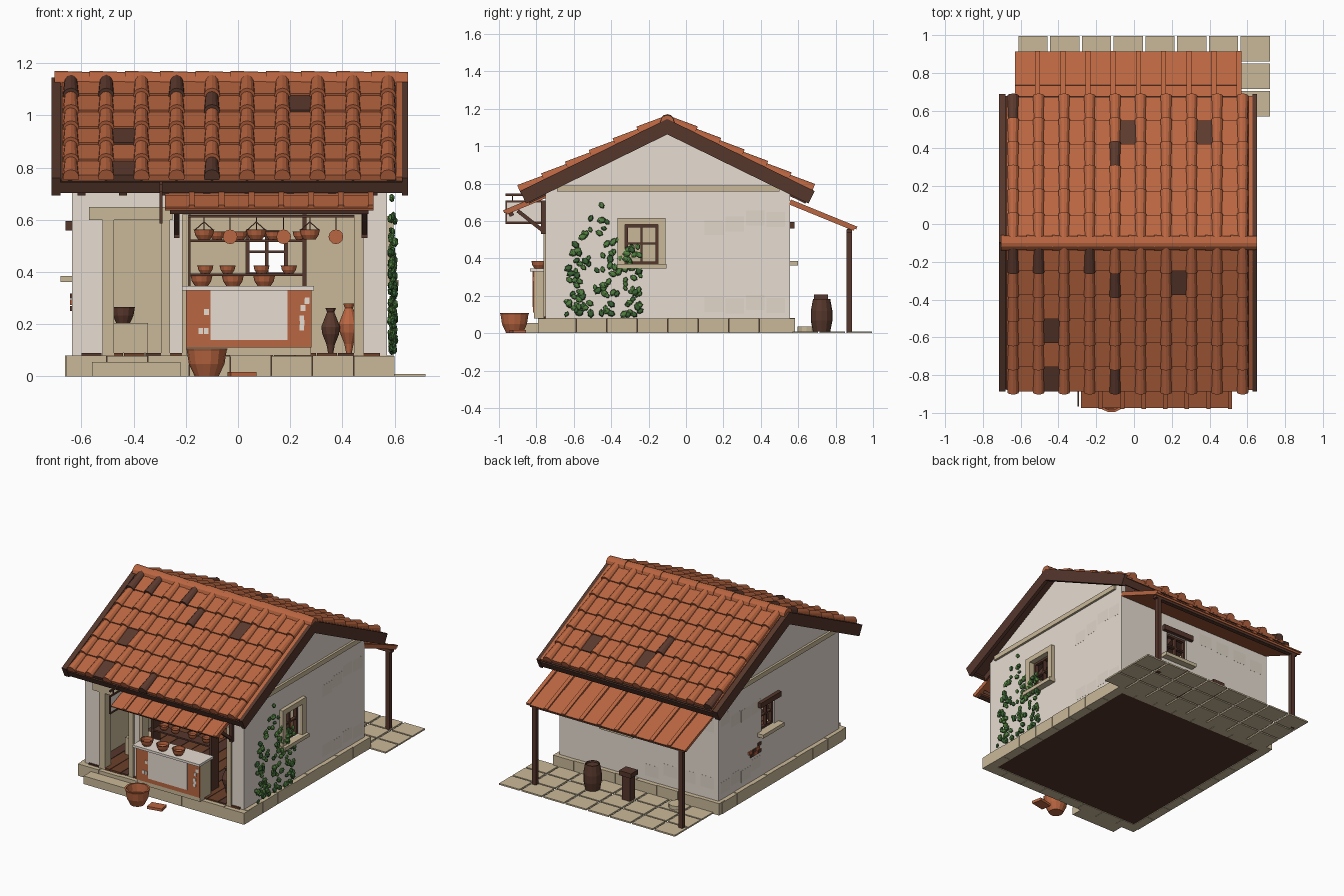
import bpy, bmesh, math, random
from mathutils import Matrix, Vector
if bpy.data.objects.get("Cube"):
    bpy.data.objects.remove(bpy.data.objects["Cube"])
rnd = random.Random(4)
MATS, PARTS = [], []
def colour(name, *rgb):
    m = bpy.data.materials.new(name)
    m.use_nodes = True
    m.diffuse_color = [((c / 255 + 0.055) / 1.055) ** 2.4 for c in rgb] + [1]
    m.node_tree.nodes["Principled BSDF"].inputs["Base Color"].default_value = m.diffuse_color
    MATS.append(m)
    return len(MATS) - 1
# Palette
PLASTER, PATCH = colour("plaster", 231, 221, 210), colour("worn plaster", 225, 214, 202)
STONE, EARTH = colour("tan stone", 202, 185, 152), colour("dark earth", 86, 54, 45)
WOOD, PLANK = colour("dark wood", 86, 55, 44), colour("floor plank", 108, 64, 42)
TILE, BURNT = colour("terracotta", 186, 102, 65), colour("burnt clay", 92, 58, 46)
LEAF, LEAF2 = colour("leaf", 84, 132, 66), colour("dark leaf", 60, 102, 54)

class Part:
    """Collects coloured shapes into one named object."""
    def __init__(self, name):
        self.name, self.bm = name, bmesh.new()
        PARTS.append(self)
    def paint(self, verts, m):
        faces = {f for v in verts for f in v.link_faces}
        for f in faces:
            f.material_index = m
        return faces
    def box(self, x, y, z, m, M=Matrix()):
        r = (x, y, z)
        T = Matrix.Translation([sum(a) / 2 for a in r]) @ Matrix.Diagonal([a[1] - a[0] for a in r] + [1])
        return self.paint(bmesh.ops.create_cube(self.bm, size=1, matrix=M @ T)["verts"], m)
    def cone(self, M, r1, r2, h, m, seg=12, half=False):
        vs = bmesh.ops.create_cone(self.bm, cap_ends=True, segments=seg, radius1=r1, radius2=r2, depth=h, matrix=M)["verts"]
        faces = self.paint(vs, m)
        if half:  # keep only the upper arch
            n = M.col[1].xyz
            geom = vs + list(faces) + list({e for v in vs for e in v.link_edges})
            bmesh.ops.bisect_plane(self.bm, geom=geom, plane_co=M.translation + n * 0.012, plane_no=n, clear_outer=True)
    def beam(self, a, b, t, m):
        a, b = Vector(a), Vector(b)
        M = Matrix.Translation((a + b) / 2) @ (b - a).to_track_quat("Z", "Y").to_matrix().to_4x4()
        self.box((-t, t), (-t, t), (-(b - a).length / 2, (b - a).length / 2), m, M)
    def lathe(self, pos, profile, m, scale=1, seg=12):
        rings = [[self.bm.verts.new(Vector(pos) + scale * Vector((r * math.cos(i * math.tau / seg),
                  r * math.sin(i * math.tau / seg), z))) for i in range(seg)] for r, z in profile]
        self.skin(rings, m)
    def prism(self, pts, x0, x1, m):
        self.skin([[self.bm.verts.new((x, y, z)) for y, z in pts] for x in (x0, x1)], m)
    def skin(self, rings, m):
        for p, q in zip(rings, rings[1:]):
            for i in range(len(p)):
                self.bm.faces.new((p[i - 1], p[i], q[i], q[i - 1]))
        for ring in (rings[0], rings[-1]):
            self.bm.faces.new(ring)
        self.paint([v for ring in rings for v in ring], m)
    def on_wall(self, wall, u, z, d, m):
        axis, s, plane = wall
        dep = sorted((plane + s * d[0], plane + s * d[1]))
        return self.box(dep, u, z, m) if axis == 0 else self.box(u, dep, z, m)
    def done(self):
        bmesh.ops.recalc_face_normals(self.bm, faces=self.bm.faces)
        me = bpy.data.meshes.new(self.name)
        self.bm.to_mesh(me)
        for m in MATS:
            me.materials.append(m)
        bpy.context.collection.objects.link(bpy.data.objects.new(self.name, me))

X0, X1, Y0, Y1 = -0.635, 0.57, -0.75, 0.555
LEFT, RIGHT, FRONT, BACK = (0, 1, X1), (0, -1, X0), (1, -1, Y0), (1, 1, Y1)
# Stone plinth, step and plank floor
p = Part("plinth")
for a, b, w in ((-0.66, 0.6, FRONT), (-0.66, 0.6, BACK), (Y0, Y1, LEFT), (Y0, Y1, RIGHT)):
    s = (b - a) / 8
    for i in range(8):
        p.on_wall(w, (a + i * s + 0.001, a + (i + 1) * s - 0.001), (0, 0.081 - 0.003 * (i % 2)),
                  (-0.035, 0.04 if w == FRONT else 0.028), STONE)
p.box((-0.56, -0.22), (-0.87, -0.79), (0, 0.055), STONE)
p = Part("floor")
p.box((X0 + 0.03, X1 - 0.03), (Y0 + 0.03, Y1 - 0.03), (0.004, 0.077), EARTH)
for i in range(14):
    p.box((-0.6 + i * 0.082, -0.522 + i * 0.082), (-0.76, 0.52), (0.076, 0.09), PLANK if i % 3 else WOOD)
# Walls with openings, stone coloured inside
def wall(name, w, u, holes):
    p = Part(name)
    us = sorted({*u, *[h[k] for h in holes for k in (0, 1)]})
    zs = sorted({0.08, 0.77, *[h[k] for h in holes for k in (2, 3)]})
    for a, b in zip(us, us[1:]):
        for c, d in zip(zs, zs[1:]):
            if not any(h[0] <= a < h[1] and h[2] <= c < h[3] for h in holes):
                for f in p.on_wall(w, (a, b), (c, d), (-0.05, 0), PLASTER):
                    f.normal_update()
                    if f.normal[w[0]] * w[1] < -0.5:
                        f.material_index = STONE
wall("front_wall", FRONT, (X0, X1), [(-0.51, -0.28, 0.08, 0.6), (-0.2, 0.45, 0.08, 0.62)])
wall("back_wall", BACK, (X0, X1), [(0.03, 0.19, 0.385, 0.56)])
wall("left_wall", LEFT, (Y0 + 0.001, Y1 - 0.001), [(-0.325, -0.15, 0.37, 0.58)])
wall("right_wall", RIGHT, (Y0 + 0.001, Y1 - 0.001), [(-0.05, 0.09, 0.385, 0.56)])
p = Part("gables")
for a, w in ((X0, RIGHT), (X1 - 0.05, LEFT)):
    p.prism([(Y0, 0.765), (Y1, 0.765), (-0.1, 1.09)], a, a + 0.05, PLASTER)
    p.on_wall(w, (-0.69, 0.5), (0.758, 0.79), (0, 0.015), STONE)
p = Part("plaster_patches")
for w in (LEFT, RIGHT, BACK):
    for i in range(8):
        u = 0.1 + 0.11 * (i % 4) if w != BACK else -0.6 + 0.14 * (i % 4)
        z = rnd.uniform(0.1, 0.16) + 0.42 * (i // 4)
        p.on_wall(w, (u, u + 0.1), (z, z + 0.08), (0, 0.0006), PATCH)
p = Part("broken_bricks")
for i in range(7):
    u, z = 0.1 + 0.04 * (i % 3) + 0.018 * (i // 3 % 2), 0.25 + 0.024 * (i // 3)
    p.on_wall(RIGHT, (u, u + 0.036), (z, z + 0.02), (0, 0.008), TILE if i % 2 else BURNT)
# Door and shop surrounds
p = Part("opening_surrounds")
for a, b, c, d in ((-0.57, -0.25, 0.6, 0.65), (-0.52, -0.475, 0.08, 0.6), (-0.295, -0.26, 0.08, 0.6),
                   (-0.215, -0.19, 0.08, 0.62), (0.445, 0.48, 0.08, 0.62)):
    p.on_wall(FRONT, (a, b), (c, d), (-0.055, 0.012), STONE)
# Windows
def window(name, w, a, b, z0, z1, stone):
    p, mid, t = Part(name), (a + b) / 2, 0.014
    for u in ((a, a + t), (b - t, b), (mid - 0.006, mid + 0.006)):
        p.on_wall(w, u, (z0, z1), (-0.035, -0.012), WOOD)
    for z in ((z0, z0 + t), (z1 - t, z1), ((z0 + z1) / 2, (z0 + z1) / 2 + 0.01)):
        p.on_wall(w, (a, b), z, (-0.035, -0.012), WOOD)
    for u in ((a - 0.04, a), (b, b + 0.04)) if stone else ():
        p.on_wall(w, u, (z0, z1), (-0.05, 0.025), STONE)
    p.on_wall(w, (a - 0.04, b + 0.04), (z1, z1 + 0.035), (-0.05, 0.025), STONE if stone else WOOD)
    p.on_wall(w, (a - 0.045, b + 0.045), (z0 - 0.024, z0), (-0.05, 0.045), STONE)
window("left_window", LEFT, -0.325, -0.15, 0.37, 0.58, True)
window("right_window", RIGHT, -0.05, 0.09, 0.385, 0.56, False)
window("back_window", BACK, 0.03, 0.19, 0.385, 0.56, False)
# Main roof: deck, bargeboards, rafters and overlapping tiles
K = math.atan(0.49)
C, S = math.cos(K), math.sin(K)
LIE = Matrix.Rotation(-math.pi / 2, 4, "X")
DARK_CAPS = {-1: [(0, 0), (1, 0), (3, 0), (4, 1), (4, 5)], 1: [(0, 5), (4, 3)]}
DARK_PANS = {-1: [(6, 1), (1, 3), (1, 5)], 1: [(4, 4), (7, 4)]}
for side, label in ((-1, "front"), (1, "back")):
    M = Matrix(((1, 0, 0, 0), (0, side * C, side * S, -0.1), (0, -S, C, 1.13), (0, 0, 0, 1)))
    row = (0.1265 - 0.001 * side) / C
    p = Part(label + "_roof_frame")
    p.box((-0.68, 0.63), (0, 0.86), (-0.03, 0), WOOD, M)
    p.box((-0.7, 0.64), (0.85, 0.868), (-0.05, -0.006), WOOD, M)
    for a, b in ((-0.715, -0.68), (0.628, 0.652)):
        p.box((a, b), (-0.005, 0.87), (-0.06, 0.014), WOOD, M)
    for i in range(8):
        p.box((-0.615 + i * 0.16, -0.585 + i * 0.16), (0.02, 0.855), (-0.068, -0.03), WOOD, M)
    p = Part(label + "_roof_tiles")
    for r in range(6):
        for i in range(10):
            T = M @ Matrix.Translation((-0.64 + i * 0.135, (r + 0.5) * row + 0.012, 0.014)) @ Matrix.Rotation(0.06, 4, "X")
            p.cone(T @ LIE, 0.025, 0.031, row + 0.015, BURNT if (i, r) in DARK_CAPS[side] else TILE, 12, True)
            if i < 9:
                p.box((0.004, 0.131), (-row / 2, row / 2), (-0.017, 0.005), BURNT if (i, r) in DARK_PANS[side] else TILE, T)
    for x in (-0.675, 0.605):
        p.box((x, x + 0.024), (0.01, 0.86), (0, 0.014), TILE, M)
p = Part("ridge_tiles")
for i in range(10):
    p.cone(Matrix.Translation((-0.633 + i * 0.135, -0.1, 1.13)) @ Matrix.Rotation(math.pi / 2, 4, "Y"), 0.041, 0.036, 0.14, TILE)
# Lean-to tile roofs over the shop and the back porch
def lean_to(name, x0, x1, inner, outer, count):
    p, a, b = Part(name), Vector((0, *inner)), Vector((0, *outer))
    d, length, w = (b - a).normalized(), (b - a).length, (x1 - x0) / count
    M = Matrix((Vector((1, 0, 0)), d, Vector((0, -d.z, abs(d.y))) if d.y > 0 else Vector((0, d.z, -d.y)))).transposed().to_4x4()
    M.translation = a
    p.box((x0, x1), (0, length - 0.01), (-0.012, 0.0), TILE, M)
    p.box((x0 + 0.02, x1 - 0.02), (length - 0.045, length - 0.02), (-0.03, -0.012), WOOD, M)
    for i in range(count):
        x = x0 + i * w
        for r in range(2):
            p.box((x, x + w), (r * length / 2, (r + 1) * length / 2), (0, 0.003 + 0.004 * r), TILE, M)
        p.box((x + w * 0.8, x + w), (0, length), (0, 0.016), TILE, M)
lean_to("porch_roof", -0.63, 0.57, (Y1, 0.7), (0.91, 0.555), 9)
lean_to("shop_awning", -0.28, 0.52, (Y0, 0.735), (-0.972, 0.642), 7)
p = Part("porch_posts")
for a, b, z in ((-0.595, -0.565, 0), (0.515, 0.545, 0), (-0.61, 0.56, 0.535)):
    p.box((a, b), (0.858, 0.888), (z, 0.555), WOOD)
p = Part("awning_brackets")
for x in (-0.235, 0.485):
    p.beam((x, -0.755, 0.54), (x, -0.9, 0.655), 0.01, WOOD)
    p.box((x - 0.011, x + 0.011), (-0.775, -0.75), (0.53, 0.71), WOOD)
# Blank hanging board
p = Part("hanging_board")
p.box((-0.298, -0.292), (-0.96, -0.77), (0.595, 0.705), PLASTER)
for a, b, c, d in ((-0.965, -0.765, 0.585, 0.597), (-0.965, -0.765, 0.7, 0.71), (-0.965, -0.957, 0.585, 0.71),
                   (-0.773, -0.765, 0.585, 0.71), (-0.965, -0.75, 0.735, 0.747), (-0.93, -0.925, 0.7, 0.74), (-0.81, -0.805, 0.7, 0.74)):
    p.box((-0.3, -0.29), (a, b), (c, d), WOOD)
# Shop counter with chipped plaster
p = Part("counter")
p.box((-0.198, 0.28), (-0.812, -0.69), (0.08, 0.33), STONE)
p.box((-0.2, 0.282), (-0.818, -0.81), (0.11, 0.33), TILE)
p.box((-0.105, 0.19), (-0.822, -0.815), (0.14, 0.33), PLASTER)
p.box((-0.215, 0.292), (-0.835, -0.68), (0.33, 0.346), PLASTER)
for i in range(9):
    x, z = (0.21 if i % 3 else -0.175) + rnd.uniform(0, 0.05), rnd.uniform(0.15, 0.3)
    p.box((x, x + 0.018), (-0.821, -0.815), (z, z + 0.022), PLASTER)
# Crockery
BOWL = [(0.01, 0), (0.6, 0), (0.9, 0.45), (1, 0.9), (1.06, 1), (0.9, 1), (0.8, 0.5), (0.01, 0.2)]
JAR = [(0.01, 0), (0.25, 0), (0.4, 0.8), (0.8, 1.8), (0.9, 2.5), (0.55, 3.4), (0.35, 3.9), (0.5, 4.3), (0.01, 4.25)]
p = Part("bowls")
p.lathe((-0.12, -0.917, 0), [(r, z * 1.42) for r, z in BOWL], TILE, 0.076, 14)
p.box((-0.05, 0.05), (-0.035, 0.035), (0, 0.018), TILE, Matrix.Translation((0.015, -0.9, 0)) @ Matrix.Rotation(0.2, 4, "Z"))
for x in (-0.14, -0.02, 0.1):
    p.lathe((x, -0.785, 0.346), BOWL, TILE, 0.041)
for x in (-0.125, -0.04, 0.09, 0.195):
    p.lathe((x, -0.62, 0.395), BOWL, TILE, 0.03)
    p.lathe((x + 0.045, -0.62, 0.525), BOWL, TILE, 0.03)
p.lathe((-0.44, -0.45, 0.205), [(r, z * 1.4) for r, z in BOWL], BURNT, 0.044)
p = Part("jars")
p.lathe((0.355, -0.62, 0.09), JAR, BURNT, 0.04)
p.lathe((0.425, -0.6, 0.09), JAR, TILE, 0.044)
p = Part("hanging_pots")
p.box((-0.2, 0.45), (-0.726, -0.714), (0.608, 0.618), WOOD)
for i, x in enumerate((-0.13, -0.03, 0.07, 0.175, 0.275, 0.375)):
    p.box((x - 0.002, x + 0.002), (-0.722, -0.718), (0.55, 0.61), WOOD)
    if i in (1, 3, 5):
        p.cone(Matrix.Translation((x, -0.72, 0.535)) @ LIE, 0.028, 0.028, 0.014, TILE)
    else:
        p.lathe((x, -0.72, 0.525), BOWL, TILE, 0.038)
        for s in (-0.036, 0.036):
            p.beam((x + s, -0.72, 0.56), (x, -0.72, 0.592), 0.002, WOOD)
# Shelves and hearth block inside
p = Part("shelves")
for a, b, c, d in ((-0.198, -0.182, 0.09, 0.62), (0.247, 0.263, 0.09, 0.62), (-0.19, 0.255, 0.385, 0.395), (-0.19, 0.255, 0.515, 0.525)):
    p.box((a, b), (-0.66, -0.58), (c, d), WOOD)
Part("hearth_block").box((-0.49, -0.345), (-0.52, -0.36), (0.09, 0.205), STONE)
# Paved patio and its furniture
p = Part("patio")
for i in range(24):
    x, y = -0.612 + i // 3 * 0.168, 0.57 + i % 3 * 0.145
    p.box((x, x + 0.155), (y, y + 0.135), (0, 0.01), STONE)
Part("barrel").lathe((0.2, 0.725, 0.008), [(0.01, 0), (0.046, 0), (0.058, 0.06), (0.058, 0.11), (0.046, 0.175),
                                           (0.04, 0.175), (0.038, 0.165), (0.01, 0.165)], WOOD)
p = Part("stool")
p.box((-0.1, -0.04), (0.695, 0.75), (0.01, 0.175), WOOD)
p.box((-0.115, -0.025), (0.685, 0.76), (0.175, 0.207), WOOD)
Part("millstone").lathe((-0.38, 0.645, 0.01), [(0.01, 0), (0.05, 0), (0.05, 0.025), (0.01, 0.025)], STONE)
# Climbing ivy
p = Part("ivy")
for i in range(130):
    y = rnd.uniform(-0.64, -0.24)
    top = 0.7 - abs(y + 0.46) * 1.7 if y < -0.36 else 0.48
    pos = Vector((rnd.uniform(0.583, 0.602), y, 0.1 + (top - 0.1) * rnd.random() ** 1.2))
    T = Matrix.LocRotScale(pos, Matrix.Rotation(rnd.uniform(0, 3), 3, "X").to_quaternion(), Vector((0.7, 0.9, 1.2)))
    p.paint(bmesh.ops.create_icosphere(p.bm, subdivisions=1, radius=rnd.uniform(0.013, 0.021), matrix=T)["verts"], LEAF if i % 3 else LEAF2)
for p in PARTS:
    p.done()
